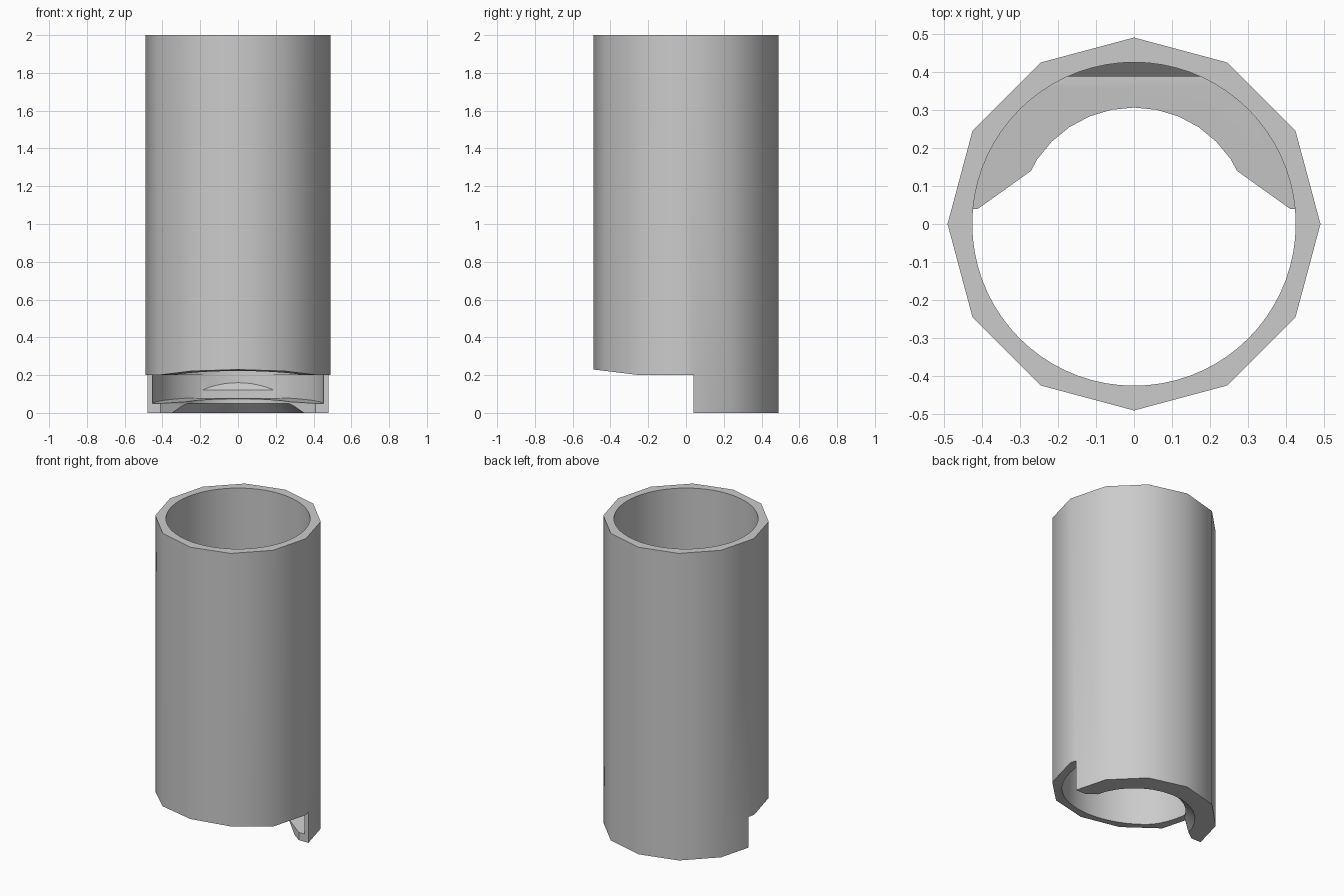
import bpy
import bmesh
from math import cos, sin, pi, radians

cube = bpy.data.objects.get("Cube")
if cube:
    bpy.data.objects.remove(cube, do_unlink=True)

grey = bpy.data.materials.new("plain grey")
grey.use_nodes = True
colour = (0.6, 0.6, 0.6, 1)
grey.diffuse_color = colour
grey.node_tree.nodes["Principled BSDF"].inputs["Base Color"].default_value = colour


def loft(name, rings, sides):
    """Closed solid through elliptical rings given as (x radius, y radius, z)."""
    bm = bmesh.new()
    loops = []
    for rx, ry, z in rings:
        angles = [2 * pi * i / sides for i in range(sides)]
        loops.append([bm.verts.new((rx * cos(a), ry * sin(a), z)) for a in angles])
    for low, high in zip(loops, loops[1:]):
        for i in range(sides):
            j = (i + 1) % sides
            bm.faces.new((low[i], low[j], high[j], high[i]))
    bm.faces.new(loops[0][::-1])
    bm.faces.new(loops[-1])
    return finish(name, bm)


def prism(name, points, axis, start, end):
    """Extrude a flat outline along x (outline in y, z) or z (outline in x, y)."""
    bm = bmesh.new()
    place = (lambda p: (start, *p)) if axis == "x" else (lambda p: (*p, start))
    face = bm.faces.new([bm.verts.new(place(p)) for p in points])
    move = bmesh.ops.extrude_face_region(bm, geom=[face])
    shift = (end - start, 0, 0) if axis == "x" else (0, 0, end - start)
    verts = [v for v in move["geom"] if isinstance(v, bmesh.types.BMVert)]
    bmesh.ops.translate(bm, verts=verts, vec=shift)
    return finish(name, bm)


def finish(name, bm):
    bmesh.ops.recalc_face_normals(bm, faces=bm.faces)
    mesh = bpy.data.meshes.new(name)
    bm.to_mesh(mesh)
    bm.free()
    mesh.materials.append(grey)
    obj = bpy.data.objects.new(name, mesh)
    bpy.context.collection.objects.link(obj)
    return obj


def combine(target, tool, operation):
    """Apply a boolean and discard the tool."""
    mod = target.modifiers.new(operation.lower(), "BOOLEAN")
    mod.operation = operation
    mod.solver = "EXACT"
    mod.object = tool
    bpy.context.view_layer.objects.active = target
    bpy.ops.object.modifier_apply(modifier=mod.name)
    bpy.data.objects.remove(tool, do_unlink=True)


# Twelve-sided outer body
body = loft("tube_body", [(0.49, 0.49, 0), (0.49, 0.49, 2)], 12)

# Round bore that widens into a pocket at the foot
bore = loft("bore_cutter", [(0.455, 0.427, -0.05), (0.455, 0.427, 0.2),
                            (0.425, 0.425, 0.2), (0.425, 0.425, 2.1)], 72)

# Pocket floor: gentle ramp, flat step and chamfered back stop
floor = prism("floor_profile", [(-0.6, 0.05), (0.04, 0.05), (0.363, 0.08),
                                (0.387, 0.08), (0.387, 0.12), (0.47, 0.203),
                                (0.47, 2.2), (-0.6, 2.2)], "x", -0.6, 0.6)
combine(bore, floor, "INTERSECT")
combine(body, bore, "DIFFERENCE")

# Open front below the tube, with a slightly raised front rim
notch = prism("notch_cutter", [(-0.6, -0.1), (0.04, -0.1), (0.04, 0.2),
                               (-0.245, 0.2), (-0.6, 0.243)], "x", -0.6, 0.6)
combine(body, notch, "DIFFERENCE")

# Flared hole through the bottom ledge
hole = loft("hole_cutter", [(0.371, 0.371, -0.01), (0.306, 0.306, 0.05),
                            (0.306, 0.306, 0.3)], 32)
combine(body, hole, "DIFFERENCE")

# Tapered entry into the ledge
entry = prism("entry_cutter", [(-0.41, -0.2), (0.41, -0.2), (0.41, 0.04),
                               (0.27, 0.14), (-0.27, 0.14), (-0.41, 0.04)],
              "z", -0.1, 0.15)
combine(body, entry, "DIFFERENCE")

# Soft shading around the tube, crisp rims
bpy.ops.object.select_all(action="DESELECT")
body.select_set(True)
bpy.context.view_layer.objects.active = body
bpy.ops.object.shade_smooth_by_angle(angle=radians(31))
